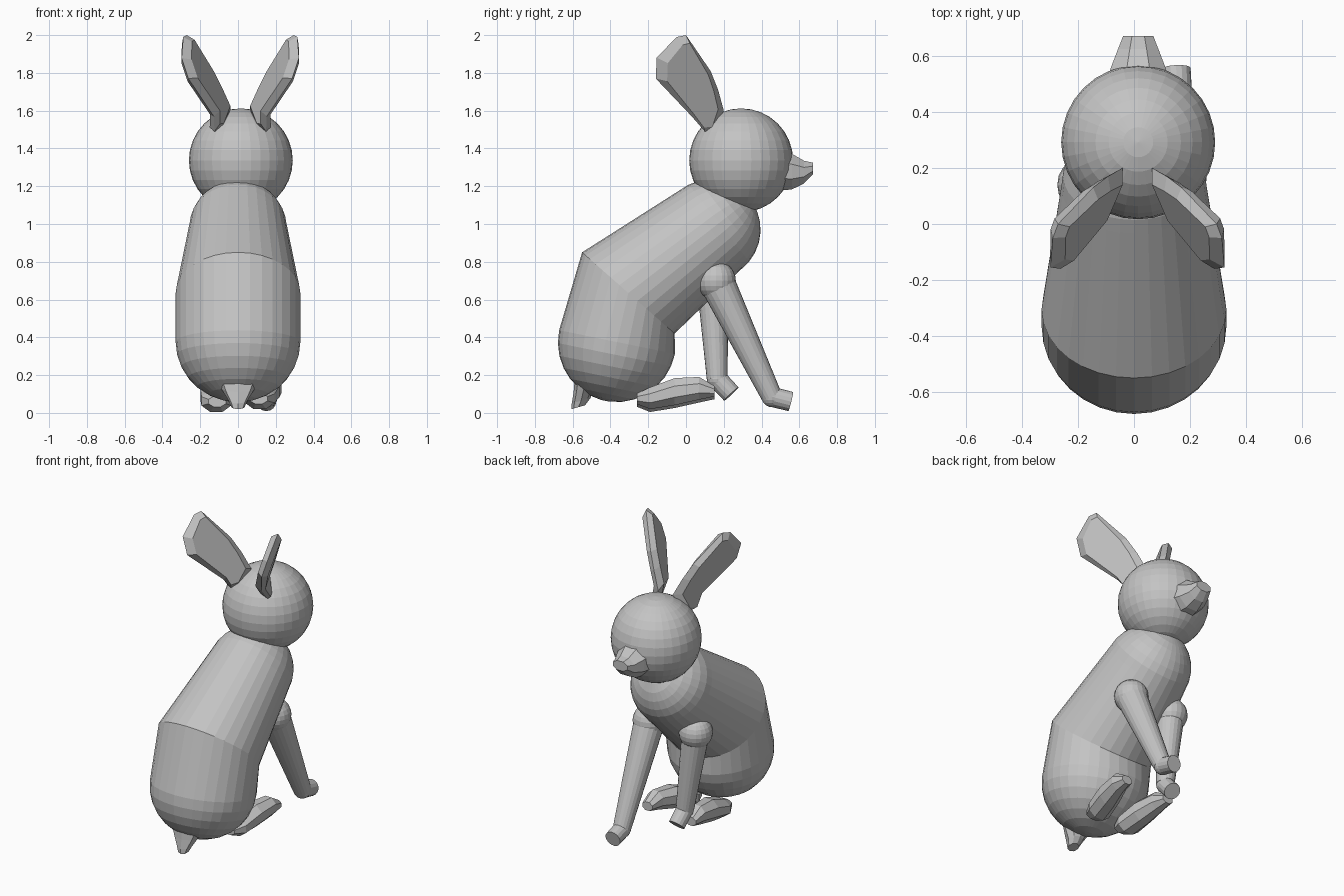
import bpy, bmesh, math
from mathutils import Vector as V

if "Cube" in bpy.data.objects:
    bpy.data.objects.remove(bpy.data.objects["Cube"])

grey = bpy.data.materials.new("plain_grey")
grey.diffuse_color = (0.55, 0.55, 0.55, 1)
grey.use_nodes = True
grey.node_tree.nodes["Principled BSDF"].inputs["Base Color"].default_value = grey.diffuse_color


def finish(name, bm):
    bmesh.ops.recalc_face_normals(bm, faces=bm.faces)
    me = bpy.data.meshes.new(name)
    bm.to_mesh(me)
    bm.free()
    me.materials.append(grey)
    ob = bpy.data.objects.new(name, me)
    bpy.context.collection.objects.link(ob)
    return ob


def skin(name, loops_of_points):
    """Join equal-length point loops with quads and cap both ends."""
    bm = bmesh.new()
    loops = [[bm.verts.new(p) for p in pts] for pts in loops_of_points]
    n = len(loops[0])
    for p, q in zip(loops, loops[1:]):
        for i in range(n):
            j = (i + 1) % n
            bm.faces.new((p[i], p[j], q[j], q[i]))
    bm.faces.new(loops[0])
    bm.faces.new(loops[-1])
    return finish(name, bm)


def loft(name, rings, n, phase=0.0):
    """Skin elliptical rings given as (centre, half axis a, half axis b)."""
    angles = [phase + 2 * math.pi * i / n for i in range(n)]
    return skin(name, [[V(c) + V(a) * math.cos(t) + V(b) * math.sin(t) for t in angles]
                       for c, a, b in rings])


def ball(name, c, r, seg=32, rings=16):
    bm = bmesh.new()
    bmesh.ops.create_uvsphere(bm, u_segments=seg, v_segments=rings, radius=r)
    bmesh.ops.translate(bm, verts=bm.verts, vec=c)
    return finish(name, bm)


def tube(name, p, q, r1, r2, n=20):
    d = (V(q) - V(p)).normalized()
    a = d.cross(V((1, 0, 0))).normalized()
    b = d.cross(a)
    return loft(name, [(p, a * r1, b * r1), (q, a * r2, b * r2)], n)


def y_rings(data):
    """Upright rings along y from (x, y, z low, z high, half width)."""
    return [((x, y, (lo + hi) / 2), (w, 0, 0), (0, 0, (hi - lo) / 2)) for x, y, lo, hi, w in data]


# body: round rump, mitred waist, round chest
rump, chest = V((0, -0.365, 0.375)), V((0, 0.13, 0.97))
u = V((0, 0.2, 0.98)).normalized()
v = V((0, 0.79, 0.62)).normalized()
X = V((1, 0, 0))
rings = []
for k in range(8):
    t = math.radians(-86 + 86 * k / 7)
    r = math.cos(t)
    rings.append((rump + u * 0.318 * math.sin(t), u.cross(X) * 0.313 * r, X * 0.33 * r))
rings.append((V((0, -0.305, 0.635)), V((0, -0.245, 0.215)), X * 0.33))
for k in range(8):
    t = math.radians(86 * k / 7)
    r = math.cos(t)
    rings.append((chest + v * 0.265 * math.sin(t), v.cross(X) * 0.265 * r, X * 0.26 * r))
# start every ring on the back side
rings = [(c, a if a.y < 0 else -a, b) for c, a, b in rings]
loft("body", rings, 32)

# head
ball("head", (0.015, 0.292, 1.337), 0.275)

# muzzle
loft("muzzle", y_rings([(0.015, 0.46, 1.165, 1.42, 0.14), (0.015, 0.56, 1.175, 1.38, 0.105),
                        (0.015, 0.625, 1.21, 1.34, 0.078), (0.015, 0.672, 1.26, 1.327, 0.058)]),
     8, math.pi / 8)

# ears: flat leaf blades with chamfered rims, leaning out and back
leaf = [(0.16, 1.495), (0.2, 1.6), (0.17, 1.71), (0.13, 1.81), (0.0, 2.0), (-0.05, 1.99),
        (-0.155, 1.88), (-0.16, 1.77), (0.03, 1.57), (0.1, 1.49)]
cy, cz = 0.02, 1.73
side_dir = V((0.8, 0.45, -0.28)).normalized()
for side, label in ((1, "right"), (-1, "left")):
    loops = []
    for off, s in ((-0.032, 0.75), (0.0, 1.0), (0.032, 0.75)):
        loop = []
        for y, z in leaf:
            y, z = cy + (y - cy) * s, cz + (z - cz) * (s + 1) / 2
            x = 0.065 + 0.45 * (0.2 - y) + 0.35 * abs(z - 1.6)
            p = V((x, y, z)) + side_dir * off
            loop.append((0.012 + side * (p.x - 0.012), p.y, p.z))
        loops.append(loop)
    skin(label + "_ear", loops)

# front legs: shoulder ball, tapered leg, short paw
for label, sh, ank, toe, top in (
        ("right", (0.155, 0.16, 0.70), (0.155, 0.455, 0.085), (0.15, 0.555, 0.06), 0.095),
        ("left", (-0.17, 0.14, 0.70), (-0.108, 0.165, 0.18), (-0.10, 0.24, 0.10), 0.085)):
    ball(label + "_shoulder", sh, 0.104, 20, 12)
    tube(label + "_front_leg", sh, ank, top, 0.055)
    ball(label + "_ankle", ank, 0.055, 16, 10)
    tube(label + "_front_paw", ank, toe, 0.053, 0.052, 16)

# hind feet: low wedges
for side, label, lift, splay in ((1, "right", 0.015, 0.05), (-1, "left", 0.0, 0.01)):
    data = [(0.11, -0.26, 0.03, 0.09, 0.05), (0.115, -0.19, 0.0, 0.125, 0.085),
            (0.12 + splay * 0.5, -0.06, 0.02, 0.175, 0.08), (0.125 + splay, 0.07, 0.05, 0.18, 0.06),
            (0.13 + splay, 0.15, 0.07, 0.13, 0.04)]
    loft(label + "_hind_foot", y_rings([(side * x, y, lo + lift, hi + lift, w)
                                        for x, y, lo, hi, w in data]), 8, math.pi / 8)

# tail: small stub under the rump
loft("tail", [((0, -0.53, 0.19), (0.12, 0, 0), (0, 0.06, 0.02)),
              ((0, -0.54, 0.13), (0.09, 0, 0), (0, 0.055, 0.02)),
              ((0, -0.555, 0.065), (0.05, 0, 0), (0, 0.05, 0.015)),
              ((0, -0.57, 0.03), (0.035, 0, 0), (0, 0.035, 0.01))], 8)
